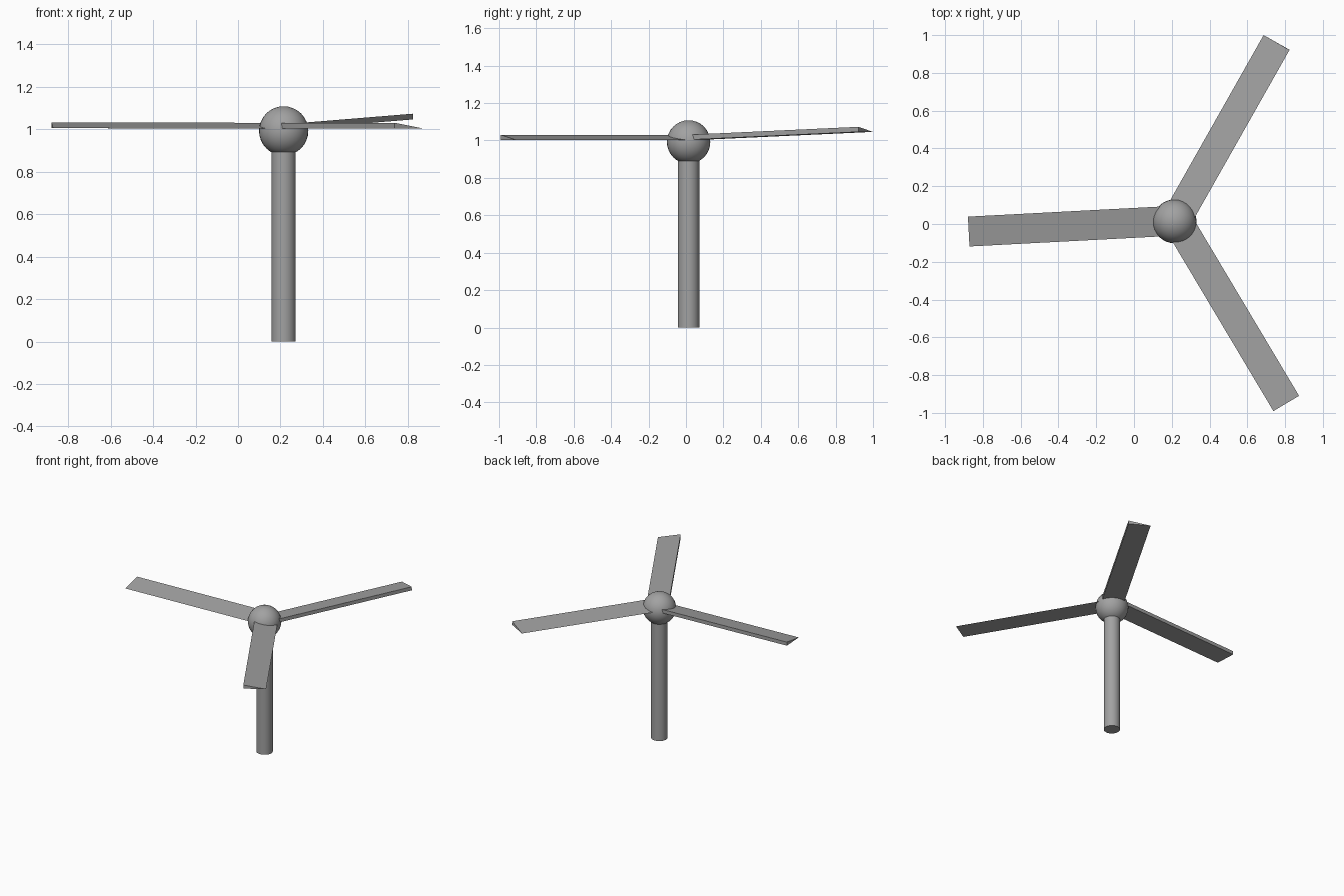
import bpy, bmesh, math
from mathutils import Vector, Matrix

if "Cube" in bpy.data.objects:
    bpy.data.objects.remove(bpy.data.objects["Cube"], do_unlink=True)

grey = bpy.data.materials.new("mid grey")
grey.use_nodes = True
colour = (0.36, 0.36, 0.36, 1)
grey.diffuse_color = colour
grey.node_tree.nodes["Principled BSDF"].inputs["Base Color"].default_value = colour

HUB = Vector((0.215, 0.014, 0.992))
POLE_RADIUS = 0.057
BLADE_WIDTH, BLADE_THICK = 0.158, 0.027


def finish(obj, name, smooth=False):
    obj.name = name
    obj.data.materials.append(grey)
    if smooth:
        bpy.ops.object.shade_smooth_by_angle(angle=math.radians(40))


# Pole, reaching up inside the hub
bpy.ops.mesh.primitive_cylinder_add(vertices=32, radius=POLE_RADIUS, depth=HUB.z,
                                    location=(HUB.x, HUB.y, HUB.z / 2))
finish(bpy.context.object, "pole", True)

# Round hub
bpy.ops.mesh.primitive_uv_sphere_add(segments=32, ring_count=16, radius=0.116, location=HUB)
finish(bpy.context.object, "hub", True)


def blade(name, tip, angle, root_z, tip_z):
    """Wedge with a flat underside, thick on its right edge and sharp on its left."""
    length = (Vector(tip) - HUB.xy).length
    half = BLADE_WIDTH / 2
    profile = [(-half, 0), (half, 0), (-half, BLADE_THICK)]
    bm = bmesh.new()
    root = bm.faces.new([bm.verts.new((-length, y, z)) for y, z in profile])
    ext = bmesh.ops.extrude_face_region(bm, geom=[root])["geom"]
    ends = [v for v in ext if isinstance(v, bmesh.types.BMVert)]
    bmesh.ops.translate(bm, verts=ends, vec=(length, 0, 0))
    bmesh.ops.recalc_face_normals(bm, faces=bm.faces)
    mesh = bpy.data.meshes.new(name)
    bm.to_mesh(mesh)
    bm.free()
    obj = bpy.data.objects.new(name, mesh)
    bpy.context.collection.objects.link(obj)
    pitch = -math.atan2(tip_z - root_z, length)
    obj.matrix_world = (Matrix.Translation((*tip, tip_z))
                        @ Matrix.Rotation(math.radians(angle), 4, "Z")
                        @ Matrix.Rotation(pitch, 4, "Y"))
    finish(obj, name)


# Three blades, the back one tilted up
blade("right_blade", (-0.875, -0.04), 183, 1.003, 1.005)
blade("back_blade", (0.755, 0.961), 60.5, 1.002, 1.046)
blade("front_blade", (0.806, -0.95), -59.2, 1.003, 1.003)
